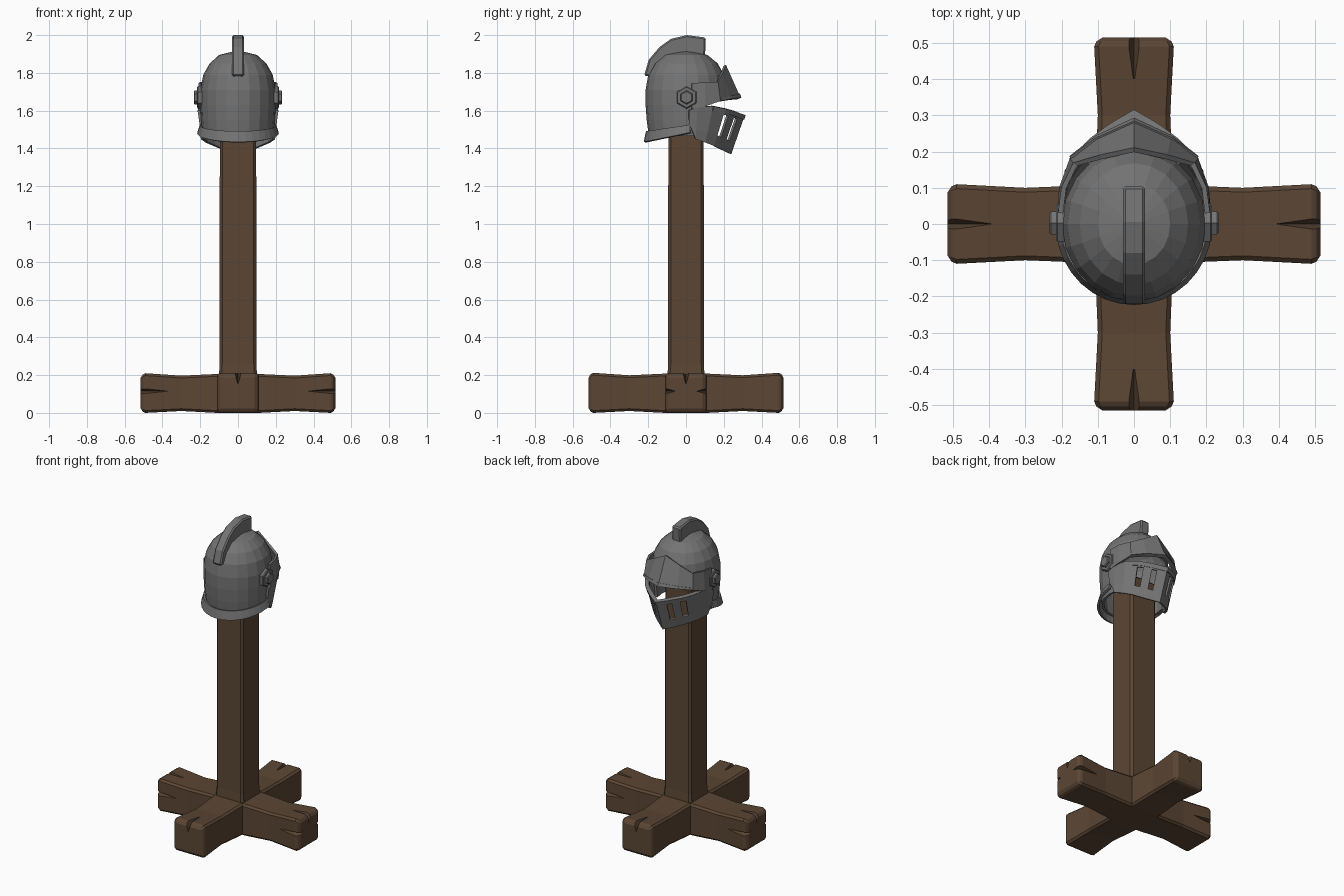
import bpy, bmesh, math
from mathutils import Vector

if "Cube" in bpy.data.objects:
    bpy.data.objects.remove(bpy.data.objects["Cube"])


def material(name, color):
    m = bpy.data.materials.new(name)
    m.use_nodes = True
    m.diffuse_color = color
    bsdf = m.node_tree.nodes["Principled BSDF"]
    bsdf.inputs["Base Color"].default_value = color
    bsdf.inputs["Roughness"].default_value = 0.8
    return m


wood = material("brown wood", (0.105, 0.061, 0.034, 1))
steel = material("grey steel", (0.175, 0.175, 0.175, 1))


def make(name, verts, faces, mat):
    bm = bmesh.new()
    vs = [bm.verts.new(v) for v in verts]
    for f in faces:
        bm.faces.new([vs[i] for i in f])
    bmesh.ops.recalc_face_normals(bm, faces=bm.faces)
    me = bpy.data.meshes.new(name)
    bm.to_mesh(me)
    bm.free()
    me.materials.append(mat)
    ob = bpy.data.objects.new(name, me)
    bpy.context.collection.objects.link(ob)
    return ob


def bevel(ob, width):
    b = ob.modifiers.new("bevel", "BEVEL")
    b.width = width
    b.segments = 1
    b.limit_method = "ANGLE"
    b.angle_limit = math.radians(40)


def thicken(ob, t, offset=0.0):
    s = ob.modifiers.new("thickness", "SOLIDIFY")
    s.thickness = t
    s.offset = offset


def loft(name, rings, mat):
    """Closed solid through equal-sized rings of points."""
    n = len(rings[0])
    faces = [tuple(range(n)), tuple(range((len(rings) - 1) * n, len(rings) * n))]
    for r in range(len(rings) - 1):
        for i in range(n):
            j = (i + 1) % n
            faces.append((r * n + i, r * n + j, (r + 1) * n + j, (r + 1) * n + i))
    return make(name, [p for ring in rings for p in ring], faces, mat)


def sheet(name, top, bottom, thickness, rows=(0, 1), holes=()):
    """Plate mirrored over x = 0 between a top and a bottom edge; holes are (row, panel)."""
    mirror = lambda pts: pts + [(-x, y, z) for x, y, z in reversed(pts[:-1])]
    top, bottom = mirror(top), mirror(bottom)
    n = len(top)
    verts = [Vector(a).lerp(Vector(b), v) for v in rows for a, b in zip(top, bottom)]
    faces = [(r * n + i, r * n + i + 1, (r + 1) * n + i + 1, (r + 1) * n + i)
             for r in range(len(rows) - 1) for i in range(n - 1)
             if (r, min(i, n - 2 - i)) not in holes]
    ob = make(name, verts, faces, steel)
    thicken(ob, thickness)
    return ob


# Crossed base beams with split ends
def beam(name, turn, side_splits, lift):
    def place(s, w, z):
        return (s, w, z) if not turn else (-w, s, z)

    rings = []
    for s, w, lo, hi in [(-.515, .1, .012, .198), (-.49, .11, 0, .21), (-.3, .1, .01, .197),
                         (-.11, .108, 0, .206), (.11, .108, 0, .206), (.3, .1, .01, .197),
                         (.49, .11, 0, .21), (.515, .1, .012, .198)]:
        rings.append([place(s, a, z) for a, z in
                      ((-w, lo), (w, lo), (w, hi + lift), (-w, hi + lift))])
    ob = loft(name, rings, wood)
    bevel(ob, .012)
    wedges = []
    for e in (-1, 1):
        wedges.append([(.39 * e, 0, .203), (.54 * e, -.028, .24), (.54 * e, .028, .24),
                       (.54 * e, 0, .14)])
        if side_splits:
            for d in (-1, 1):
                wedges.append([(.37 * e, .103 * d, .115), (.54 * e, .14 * d, .09),
                               (.54 * e, .14 * d, .14), (.54 * e, .05 * d, .115)])
    cutters = []
    for w in wedges:
        c = make("split_cutter", [place(*p) for p in w],
                 [(0, 1, 2), (0, 1, 3), (0, 2, 3), (1, 2, 3)], wood)
        c.hide_render = True
        cutters.append(c)
        m = ob.modifiers.new("split", "BOOLEAN")
        m.operation = "DIFFERENCE"
        m.solver = "EXACT"
        m.object = c
    # Bake the cuts and drop the cutters
    bpy.context.view_layer.update()
    baked = bpy.data.meshes.new_from_object(ob.evaluated_get(bpy.context.evaluated_depsgraph_get()))
    ob.modifiers.clear()
    ob.data = baked
    for c in cutters:
        bpy.data.objects.remove(c)


beam("base_beam_across", False, True, 0)
beam("base_beam_along", True, False, .002)

# Upright post
square = lambda w, d, z: [(-w, -d, z), (w, -d, z), (w, d, z), (-w, d, z)]
post = loft("post", [square(.104, .102, .15), square(.097, .094, .26),
                     square(.097, .094, 1.2), square(.094, .092, 1.6)], wood)
bevel(post, .014)

# Helmet dome, open at the face
SEG = 20
levels = [(1.465, .188, .197), (1.55, .195, .208), (1.63, .199, .214), (1.71, .199, .214),
          (1.79, .184, .2), (1.85, .15, .168), (1.895, .1, .113)]
verts = [(rx * math.cos(i * math.tau / SEG), ry * math.sin(i * math.tau / SEG), z)
         for z, rx, ry in levels for i in range(SEG)] + [(0, 0, 1.92)]
faces = []
for r in range(len(levels)):
    for i in range(SEG):
        j = (i + 1) % SEG
        a, b = r * SEG + i, r * SEG + j
        if r == len(levels) - 1:
            faces.append((a, b, len(verts) - 1))
        elif not (r < 3 and 0 < i < SEG // 2 - 1):
            faces.append((a, b, b + SEG, a + SEG))
dome = make("helmet_dome", verts, faces, steel)
thicken(dome, .014, -1)

# Flared neck guard around the back
edge_top, edge_low = [], []
for k in range(10):
    a = math.radians(6 - 96 * k / 9)
    c, s = math.cos(a), math.sin(a)
    edge_top.append((.196 * c, .205 * s, 1.52 + .03 * s))
    edge_low.append((.21 * c, .217 * s, 1.478 + .045 * s))
edge_top[-1], edge_low[-1] = (0, -.205, 1.49), (0, -.217, 1.433)
sheet("neck_guard", edge_top, edge_low, .014)

# Crest over the crown
crest_side = [(-.222, 1.785), (-.197, 1.87), (-.14, 1.937), (-.08, 1.98), (.005, 2.0),
              (.105, 1.987), (.1, 1.87), (0, 1.89), (-.1, 1.86), (-.18, 1.78)]
crest = loft("crest", [[(x, y, z) for y, z in crest_side] for x in (-.031, .031)], steel)
bevel(crest, .008)

# Upper visor with a pointed brow
brow_top = [(.203, .03, 1.745), (.194, .1, 1.75), (.163, .165, 1.752), (.088, .186, 1.79),
            (0, .205, 1.84)]
brow_low = [(.206, .03, 1.61), (.2, .1, 1.622), (.172, .178, 1.65), (.1, .235, 1.66),
            (0, .283, 1.665)]
sheet("upper_visor", brow_top, brow_low, .014)
lip_top = [Vector(b).lerp(Vector(a), .12) for a, b in zip(brow_top, brow_low)]
sheet("upper_visor_lip", [tuple(p) for p in lip_top[2:]], brow_low[2:], .024)

# Lower visor with breathing slits
jaw_top = [(.207, .015, 1.6), (.202, .06, 1.622), (.183, .14, 1.625), (.138, .205, 1.612),
           (.113, .229, 1.606), (.072, .26, 1.597), (.047, .276, 1.59), (0, .305, 1.58)]
jaw_low = [(.197, .015, 1.535), (.19, .05, 1.45), (.165, .1, 1.432), (.125, .145, 1.415),
           (.102, .163, 1.405), (.065, .19, 1.392), (.043, .205, 1.385), (0, .233, 1.372)]
sheet("lower_visor", jaw_top, jaw_low, .014, (0, .16, .72, 1), ((1, 3), (1, 5)))
lip_low = [tuple(Vector(a).lerp(Vector(b), .12)) for a, b in zip(jaw_top, jaw_low)]
sheet("lower_visor_lip", jaw_top[2:], lip_low[2:], .024)

# Hexagonal hinge bolts
for side, label in ((1, "left"), (-1, "right")):
    for part, radius, x0, x1 in (("washer", .06, .185, .216), ("bolt", .037, .21, .234)):
        rings = []
        for x, r in ((x0, radius), (x1 - .005, radius), (x1, radius - .006)):
            rings.append([(side * x, .003 + r * math.sin(k * math.pi / 3),
                           1.67 + r * math.cos(k * math.pi / 3)) for k in range(6)])
        loft(label + "_hinge_" + part, rings, steel)
